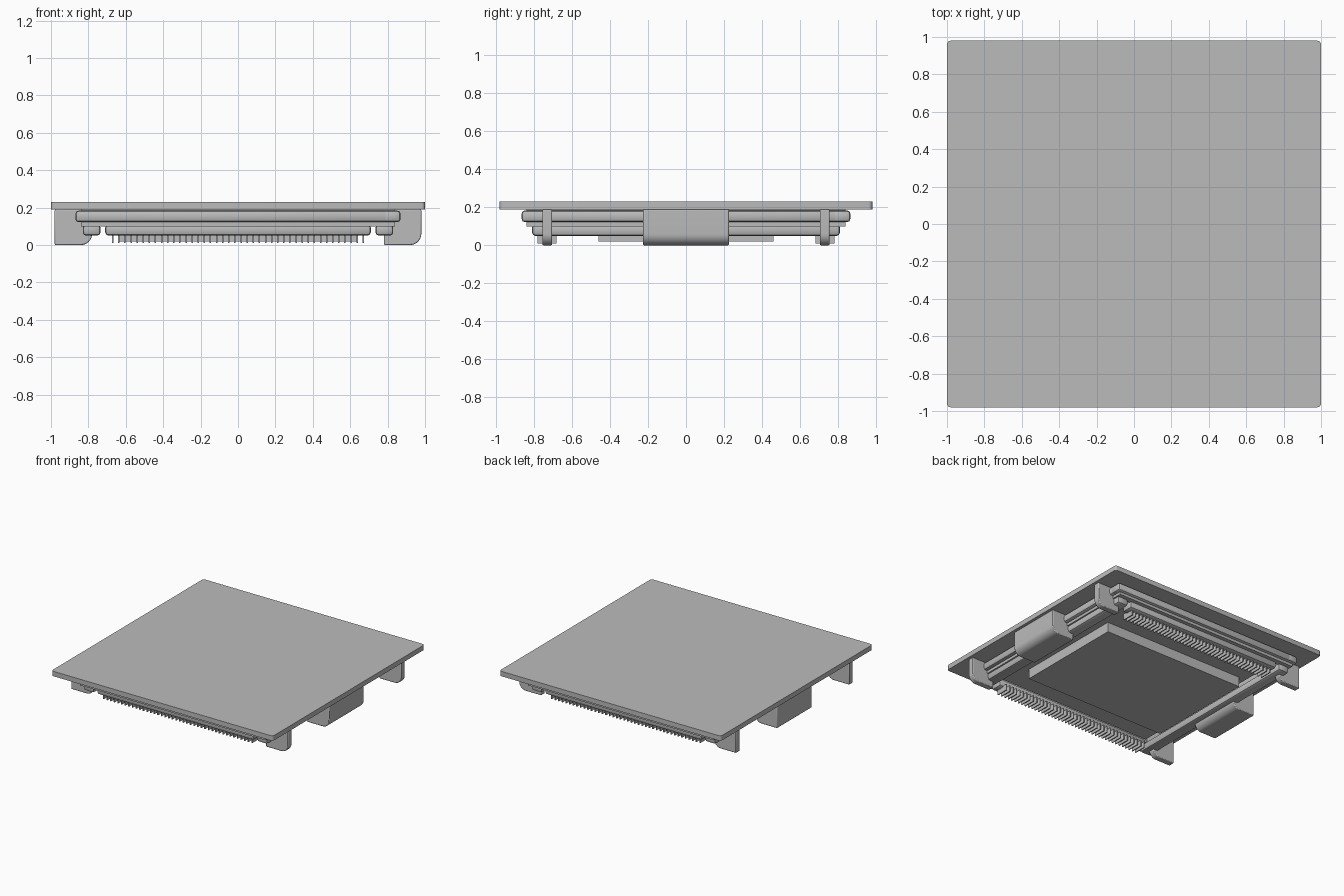
import bpy
import bmesh
import math

cube = bpy.data.objects.get("Cube")
if cube:
    bpy.data.objects.remove(cube, do_unlink=True)

grey = bpy.data.materials.new("mid grey")
grey.use_nodes = True
grey.diffuse_color = (0.5, 0.5, 0.5, 1)
grey.node_tree.nodes["Principled BSDF"].inputs["Base Color"].default_value = (0.5, 0.5, 0.5, 1)


def finish(name, bm, smooth=True):
    bmesh.ops.recalc_face_normals(bm, faces=bm.faces)
    mesh = bpy.data.meshes.new(name)
    bm.to_mesh(mesh)
    bm.free()
    mesh.materials.append(grey)
    ob = bpy.data.objects.new(name, mesh)
    bpy.context.collection.objects.link(ob)
    if smooth:
        bpy.ops.object.select_all(action='DESELECT')
        ob.select_set(True)
        bpy.context.view_layer.objects.active = ob
        bpy.ops.object.shade_smooth_by_angle(angle=math.radians(35))
    return ob


def add_box(bm, x, y, z):
    """Add a box from three (low, high) ranges."""
    verts = bmesh.ops.create_cube(bm, size=1)["verts"]
    for v in verts:
        v.co = [r[0] + (c + 0.5) * (r[1] - r[0]) for c, r in zip(v.co, (x, y, z))]
    return verts


def box(name, x, y, z, bevel=0, segments=2, edge_rule=None):
    bm = bmesh.new()
    add_box(bm, x, y, z)
    if bevel:
        edges = [e for e in bm.edges if edge_rule is None or edge_rule(e)]
        bmesh.ops.bevel(bm, geom=edges, offset=bevel, segments=segments,
                        profile=0.5, affect='EDGES')
    return finish(name, bm)


def upright(e):
    return abs(e.verts[0].co.z - e.verts[1].co.z) > 0.01


# Cover plate with slightly rounded corners
box("cover_plate", (-1, 1), (-0.98, 0.98), (0.19, 0.23), 0.02, 4, upright)

# Body under the plate and the contact slab below it
box("core_body", (-0.7, 0.7), (-0.7, 0.7), (0.1, 0.19))
box("contact_slab", (-0.64, 0.64), (-0.46, 0.46), (0.02, 0.1))

# Upper and lower rails on all four sides
for s, side, end in ((1, "left", "back"), (-1, "right", "front")):
    def span(a, b):
        return sorted((s * a, s * b))
    box("upper_rail_" + end, (-0.87, 0.87), span(0.765, 0.865), (0.122, 0.184), 0.018)
    box("upper_rail_" + side, span(0.77, 0.87), (-0.865, 0.865), (0.122, 0.184), 0.018)
    box("upper_seat_" + end, (-0.84, 0.84), span(0.79, 0.84), (0.1, 0.19))
    box("upper_seat_" + side, span(0.79, 0.84), (-0.84, 0.84), (0.1, 0.19))
    box("lower_rail_" + end, (-0.71, 0.71), span(0.71, 0.81), (0.05, 0.112), 0.018)
    box("lower_rail_" + side, span(0.735, 0.83), (-0.81, 0.81), (0.05, 0.112), 0.018)

    # Row of thin pins
    bm = bmesh.new()
    count = 42
    for i in range(count):
        x = -0.67 + 1.34 * i / (count - 1)
        add_box(bm, (x - 0.004, x + 0.004), span(0.68, 0.78), (0.01, 0.06))
    finish("pin_row_" + end, bm, False)


def foot(name, x0, y0, y1, radius):
    """Foot with its lower +x edge rounded."""
    x1 = x0 + 0.2

    def low_edge(e):
        return all(v.co.x > x1 - 0.01 and v.co.z < 0.01 for v in e.verts)
    ob = box(name, (x0, x1), (y0, y1), (0, 0.19), radius, 8, low_edge)
    mod = ob.modifiers.new("soft_edges", 'BEVEL')
    mod.width = 0.006
    mod.segments = 2
    mod.limit_method = 'ANGLE'
    mod.angle_limit = math.radians(50)


# Wide middle feet and thin corner legs
for x0, side in ((0.78, "left"), (-0.98, "right")):
    foot("middle_foot_" + side, x0, -0.225, 0.225, 0.06)
    for y, end in ((0.73, "back"), (-0.73, "front")):
        foot("leg_" + end + "_" + side, x0, y - 0.025, y + 0.025, 0.06)
